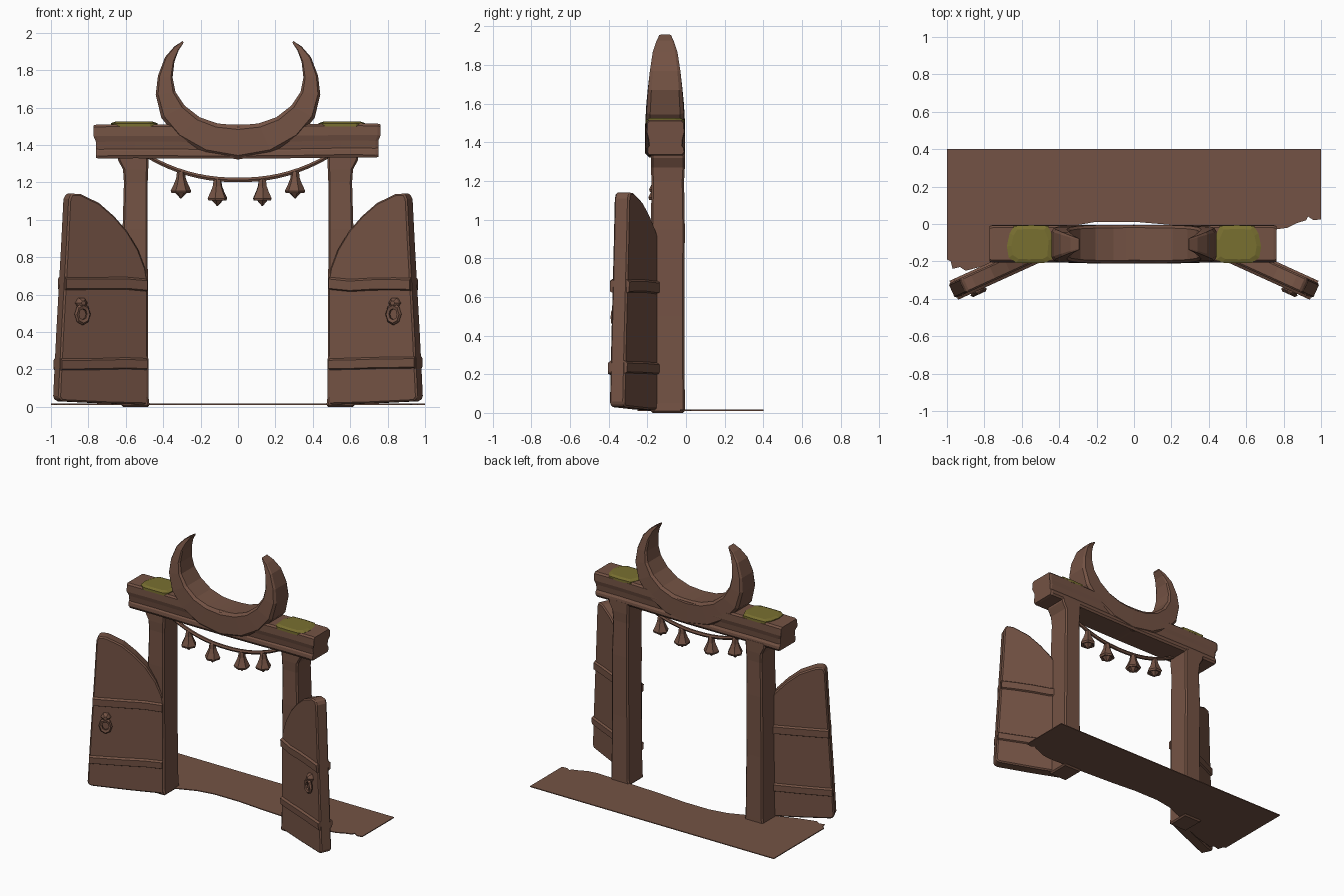
import bpy, bmesh, math, random
from mathutils import Vector

if "Cube" in bpy.data.objects:
    bpy.data.objects.remove(bpy.data.objects["Cube"])

random.seed(4)


def material(name, rgb):
    m = bpy.data.materials.new(name)
    m.diffuse_color = (*rgb, 1)
    m.use_nodes = True
    m.node_tree.nodes["Principled BSDF"].inputs["Base Color"].default_value = m.diffuse_color
    return m


WOOD = material("brown wood", (0.175, 0.086, 0.058))
MOSS = material("olive moss", (0.19, 0.16, 0.03))


def finish(name, bm, mat, bevel=0.0):
    bmesh.ops.recalc_face_normals(bm, faces=bm.faces)
    me = bpy.data.meshes.new(name)
    bm.to_mesh(me)
    bm.free()
    me.materials.append(mat)
    ob = bpy.data.objects.new(name, me)
    bpy.context.collection.objects.link(ob)
    if bevel:
        mod = ob.modifiers.new("worn edges", 'BEVEL')
        mod.width, mod.segments = bevel, 1
        mod.limit_method, mod.angle_limit = 'ANGLE', math.radians(40)
    return ob


def loft(name, rings, mat=WOOD, bevel=0.0):
    """Skin a list of equal-length point rings and cap both ends."""
    bm = bmesh.new()
    vs = [[bm.verts.new(p) for p in r] for r in rings]
    n = len(vs[0])
    for a, b in zip(vs, vs[1:]):
        for i in range(n):
            j = (i + 1) % n
            bm.faces.new((a[i], a[j], b[j], b[i]))
    bm.faces.new(vs[0][::-1])
    bm.faces.new(vs[-1])
    return finish(name, bm, mat, bevel)


def slab(name, outline, z0, z1, mat):
    return loft(name, [[(x, y, z) for x, y in outline] for z in (z0, z1)], mat)


# Ground sheet with a ragged front edge
ground = [(-1, .4), (-1, -.19), (-.98, -.2), (-.97, -.24), (-.93, -.23), (-.9, -.25),
          (-.75, -.21), (-.6, -.15), (-.48, -.07), (-.33, -.01), (-.2, .012), (0, .012),
          (.2, -.005), (.48, -.02), (.75, -.03), (.82, -.02), (.87, .005), (.92, .02),
          (.93, .04), (.96, .02), (1, .025), (1, .4)]
slab("ground_sheet", ground, .011, .017, WOOD)

# Crossbeam: one moulded section repeated along x with a little wear
section = [(-.195, 1.33), (-.203, 1.345), (-.2, 1.37), (-.192, 1.38), (-.198, 1.42),
           (-.206, 1.45), (-.204, 1.50), (-.193, 1.512), (-.02, 1.512), (-.008, 1.5),
           (-.006, 1.45), (-.014, 1.42), (-.018, 1.38), (-.008, 1.365), (-.006, 1.345),
           (-.015, 1.33)]
rings = []
for x in (-.76, -.745, -.55, -.3, 0, .3, .55, .735, .75):
    w = random.uniform(-.004, .004)
    s = .95 if abs(x) >= .75 else 1
    rings.append([(x + math.copysign(.012, x) * (z > 1.44), -.105 + (y + .105) * s,
                   1.42 + (z - 1.42) * s + w) for y, z in section])
loft("crossbeam", rings)

# Crescent: outer and inner edge points of one half, depth shrinking to the tip
half = [((-.294, 1.957), (-.292, 1.945), .03), ((-.34, 1.927), (-.318, 1.905), .045),
        ((-.39, 1.87), (-.34, 1.845), .064), ((-.428, 1.77), (-.35, 1.76), .079),
        ((-.44, 1.67), (-.335, 1.685), .089), ((-.41, 1.545), (-.285, 1.61), .097),
        ((-.325, 1.44), (-.205, 1.548), .101), ((-.18, 1.355), (-.11, 1.515), .103),
        ((0, 1.322), (0, 1.505), .104)]
full = half + [((-o[0], o[1]), (-i[0], i[1]), d) for o, i, d in half[-2::-1]]
rings = []
for (ox, oz), (ix, iz), d in full:
    def at(t, y):
        return (ox + (ix - ox) * t, -.108 + y, oz + (iz - oz) * t)
    rings.append([at(0, -d * .8), at(.12, -d), at(.88, -d), at(1, -d * .85),
                  at(1, d * .85), at(.88, d), at(.12, d), at(0, d * .8)])
loft("crescent", rings)

# Moss patches on top of the beam
for s, side in ((-1, "left"), (1, "right")):
    patch = [(.44, -.19), (.47, -.207), (.56, -.209), (.63, -.208), (.67, -.18), (.68, -.12),
             (.665, -.05), (.64, -.01), (.55, -.006), (.46, -.01), (.43, -.08)]
    rings = [[(s * (.56 + (x - .56) * k), -.107 + (y + .107) * k, z) for x, y in patch]
             for z, k in ((1.498, 1), (1.516, 1), (1.525, .8))]
    loft(side + "_moss", rings, MOSS)

# Rope garland under the beam
def rope_z(x):
    return 1.213 + .125 * (abs(x) / .48) ** 2.2


rings = []
for k in range(19):
    x = -.49 + .98 * k / 18
    rings.append([(x, -.14 + .014 * math.cos(a), rope_z(x) + .014 * math.sin(a))
                  for a in [math.tau * i / 6 for i in range(6)]])
loft("rope", rings)

# Hanging bells, each with a pointed clapper
for n, (x, top) in enumerate([(-.305, 1.25), (-.11, 1.21), (.13, 1.21), (.305, 1.25)]):
    shape = [(.012, .012), (.022, 0), (.026, -.03), (.038, -.06), (.055, -.095),
             (.05, -.108), (.034, -.103), (.02, -.118), (.004, -.135)]
    rings = [[(x + r * math.cos(a), -.14 + r * math.sin(a), top + dz)
              for a in [math.tau * i / 6 + .3 * n for i in range(6)]] for r, dz in shape]
    loft("bell_%d" % (n + 1), rings)

# Door plane: front face runs outward and forward from the post
SLOPE = .455
LEN = math.hypot(1, SLOPE)
NORMAL = Vector((SLOPE / LEN, 1 / LEN, 0))


def on_door(s, x, z, depth):
    """Point on a door; depth 0 is the front face, positive goes backward."""
    p = Vector((x, -.18 - SLOPE * (x - .48), z)) + NORMAL * depth
    return (s * p.x, p.y, p.z)


door = [(.482, .012), (.7, .018), (.94, .03), (.957, .05), (.94, .4), (.915, .85),
        (.902, 1.11), (.888, 1.14), (.84, 1.138), (.74, 1.09), (.66, 1.02), (.59, .94),
        (.53, .84), (.492, .74), (.482, .68)]

for s, side in ((-1, "left"), (1, "right")):
    # Post, flaring at the foot and under the beam
    levels = [(0, .472, .625, 0), (.05, .478, .622, 0), (.5, .482, .618, .003),
              (.95, .483, .617, 0), (1.2, .483, .61, .004), (1.27, .48, .615, 0),
              (1.32, .478, .642, 0), (1.36, .478, .645, 0)]
    loft(side + "_post", [[(s * a, -.182 + w, z), (s * b, -.182 + w, z),
                           (s * b, -.006 - w, z), (s * a, -.006 - w, z)]
                          for z, a, b, w in levels], WOOD, .01)

    # Door leaf
    loft(side + "_door", [[on_door(s, x, z, d) for x, z in door] for d in (0, .085)],
         WOOD, .009)

    # Raised cross boards on both door faces
    for label, z0, z1 in (("lower", .2, .265), ("upper", .62, .69)):
        rings = []
        for x in (.49, .6, .72, .84, .957 - .055 * z0):
            j = random.uniform(-.007, .007)
            rings.append([on_door(s, x, z, d) for z, d in
                          ((z0 + j, .003), (z0 + j + .008, -.012), (z1 + j - .012, -.014),
                           (z1 + j, .003), (z1 + j, .082), (z1 + j - .012, .097),
                           (z0 + j + .008, .096), (z0 + j, .082))])
        loft(side + "_door_%s_board" % label, rings)

    # Knocker: stud with a hanging ring
    tilt = s * -math.atan(SLOPE)
    stud = [[on_door(s, .84 + r * math.cos(a), .555 + r * math.sin(a), d)
             for a in [math.tau * i / 6 for i in range(6)]]
            for d, r in ((.005, .032), (-.018, .028), (-.034, .012))]
    loft(side + "_knocker_stud", stud)
    bpy.ops.mesh.primitive_torus_add(major_segments=8, minor_segments=5, major_radius=.034,
                                     minor_radius=.013, location=on_door(s, .84, .495, -.022),
                                     rotation=(math.pi / 2, 0, tilt))
    ring = bpy.context.object
    ring.name = side + "_knocker_ring"
    ring.scale = (1, 1.25, 1)
    ring.data.materials.append(WOOD)
